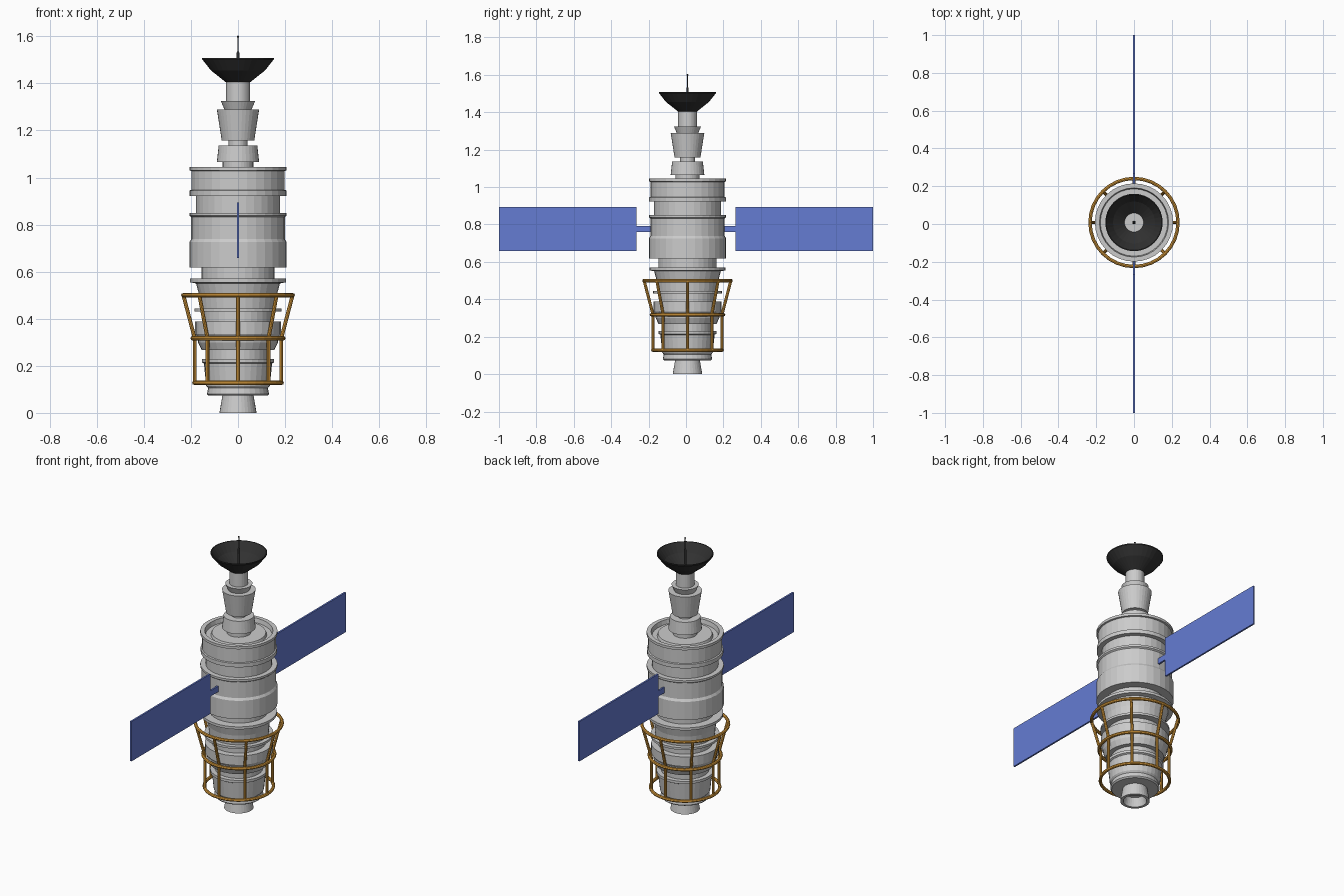
import bpy, bmesh, math
from mathutils import Vector

if "Cube" in bpy.data.objects:
    bpy.data.objects.remove(bpy.data.objects["Cube"])

SIDES = 32
CY = 0.008  # hull axis sits slightly off centre


def material(name, rgb):
    m = bpy.data.materials.new(name)
    m.diffuse_color = (*rgb, 1)
    m.use_nodes = True
    m.node_tree.nodes["Principled BSDF"].inputs["Base Color"].default_value = m.diffuse_color
    return m


ORANGE = material("orange_metal", (0.75, 0.36, 0.05))
BLUE = material("solar_blue", (0.13, 0.2, 0.65))
BLACK = material("black_dish", (0.03, 0.03, 0.03))


def finish(name, bm, mat=None):
    bmesh.ops.remove_doubles(bm, verts=bm.verts, dist=1e-5)
    bmesh.ops.recalc_face_normals(bm, faces=bm.faces)
    me = bpy.data.meshes.new(name)
    bm.to_mesh(me)
    bm.free()
    ob = bpy.data.objects.new(name, me)
    bpy.context.collection.objects.link(ob)
    if mat:
        me.materials.append(mat)
    return ob


def lathe(name, profile, mat=None, sides=SIDES):
    """Revolve (radius, z) points about the hull axis; ends on the axis are closed."""
    bm = bmesh.new()
    pts = [bm.verts.new((r, CY, z)) for r, z in profile]
    edges = [bm.edges.new(p) for p in zip(pts, pts[1:])]
    bmesh.ops.spin(bm, geom=pts + edges, cent=(0, CY, 0), axis=(0, 0, 1),
                   angle=2 * math.tau / 2, steps=sides, use_merge=False)
    return finish(name, bm, mat)


def rods(name, segments, radius, mat):
    """Straight round bars between pairs of points."""
    bm = bmesh.new()
    for a, b in segments:
        a, b = Vector(a), Vector(b)
        d = b - a
        mtx = d.to_track_quat('Z', 'Y').to_matrix().to_4x4()
        mtx.translation = (a + b) / 2
        bmesh.ops.create_cone(bm, cap_ends=True, segments=8, radius1=radius,
                              radius2=radius, depth=d.length, matrix=mtx)
    return finish(name, bm, mat)


def box(name, lo, hi, mat):
    bm = bmesh.new()
    bmesh.ops.create_cube(bm, size=1)
    for v in bm.verts:
        v.co = [l + (c + 0.5) * (h - l) for l, h, c in zip(lo, hi, v.co)]
    return finish(name, bm, mat)


# engine nozzle, hollow from below
lathe("engine_nozzle", [(0, 0.05), (0.05, 0.05), (0.063, 0), (0.079, 0),
                        (0.065, 0.08), (0, 0.08)])

# lower service section
lathe("lower_hull", [
    (0, 0.073), (0.125, 0.073), (0.132, 0.08), (0.127, 0.105), (0.135, 0.115),
    (0.145, 0.21), (0.154, 0.215), (0.154, 0.23), (0.128, 0.23), (0.128, 0.268),
    (0.155, 0.268), (0.17, 0.3), (0.172, 0.32), (0.182, 0.335), (0.182, 0.388),
    (0.146, 0.388), (0.146, 0.43), (0.185, 0.43), (0.185, 0.443), (0.16, 0.443),
    (0.165, 0.5), (0.178, 0.55), (0.204, 0.555), (0.204, 0.57), (0, 0.57)])

# neck and main cabin with recessed top
lathe("hull_neck", [(0, 0.565), (0.156, 0.565), (0.156, 0.62), (0, 0.62)])
lathe("main_hull", [
    (0, 0.617), (0.207, 0.617), (0.207, 0.725), (0.199, 0.738), (0.199, 0.832),
    (0.207, 0.838), (0.207, 0.85), (0.178, 0.85), (0.178, 0.922), (0.205, 0.922),
    (0.205, 0.945), (0.198, 0.948), (0.198, 1.028), (0.207, 1.03), (0.207, 1.045),
    (0.183, 1.045), (0.178, 1.02), (0.15, 1.02), (0.145, 1.035), (0, 1.035)])

# mast stages under the dish
lathe("upper_mast", [
    (0, 1.03), (0.065, 1.03), (0.065, 1.065), (0.09, 1.065), (0.082, 1.137),
    (0.04, 1.137), (0.04, 1.157), (0.069, 1.157), (0.09, 1.29), (0.058, 1.29),
    (0.073, 1.325), (0.05, 1.325), (0.05, 1.412), (0, 1.412)])

# dish and antenna
lathe("dish", [(0.048, 1.41), (0.052, 1.405), (0.115, 1.455), (0.152, 1.502), (0.152, 1.508),
               (0.147, 1.508), (0.111, 1.46), (0.048, 1.41)], BLACK)
lathe("antenna", [(0, 1.41), (0.008, 1.41), (0.006, 1.53), (0.003, 1.535),
                  (0.003, 1.594), (0.005, 1.6), (0, 1.605)], BLACK, 12)

# protective cage: three rings and eight bent struts
for label, R, z in (("top", 0.233, 0.5), ("middle", 0.193, 0.317), ("bottom", 0.186, 0.128)):
    tube = [(R + 0.009 * math.cos(math.tau * i / 8), z + 0.009 * math.sin(math.tau * i / 8))
            for i in range(9)]
    lathe("cage_ring_" + label, tube, ORANGE)


def at(r, a, z):
    return (r * math.cos(a), CY + r * math.sin(a), z)


struts = []
for i in range(8):
    a = math.tau * i / 8
    struts += [(at(0.232, a, 0.5), at(0.184, a, 0.317)),
               (at(0.184, a, 0.317), at(0.184, a, 0.128))]
rods("cage_struts", struts, 0.008, ORANGE)

# solar wings with their short arms
for side, s in (("right", 1), ("left", -1)):
    for part, y0, y1, z0, z1 in (("panel", 0.265, 1.0, 0.658, 0.893),
                                 ("arm", 0.18, 0.27, 0.76, 0.793)):
        lo, hi = sorted((s * y0, s * y1))
        box(f"solar_{part}_{side}", (-0.005, lo, z0), (0.005, hi, z1), BLUE)
